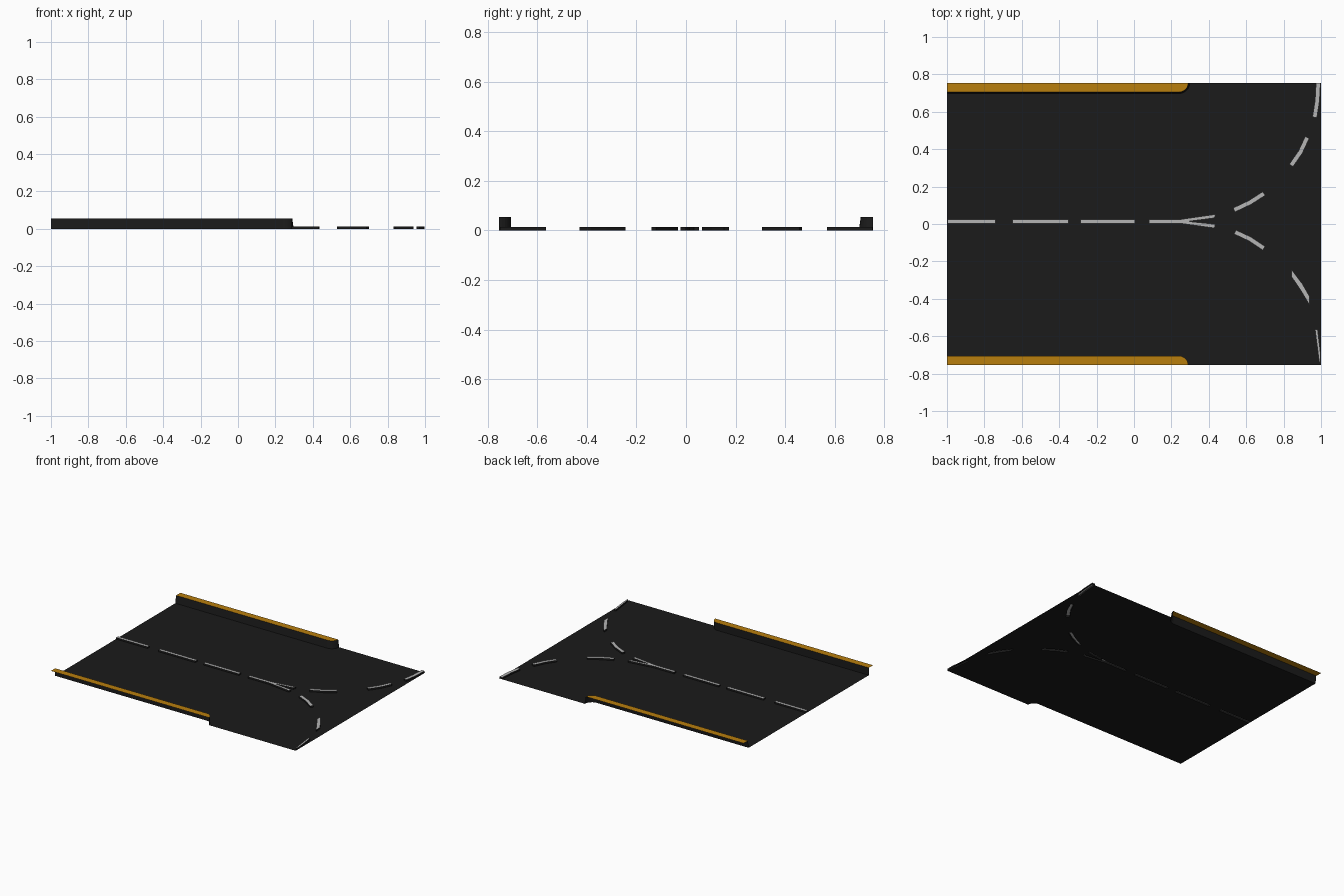
import bpy, bmesh, math
from mathutils import Vector

if "Cube" in bpy.data.objects:
    bpy.data.objects.remove(bpy.data.objects["Cube"])

W, CURB_H, DASH_H = 0.755, 0.055, 0.013


def material(name, rgb):
    m = bpy.data.materials.new(name)
    m.diffuse_color = (*rgb, 1)
    m.use_nodes = True
    m.node_tree.nodes["Principled BSDF"].inputs["Base Color"].default_value = m.diffuse_color
    return m


def finish(bm, name, mat):
    me = bpy.data.meshes.new(name)
    bm.to_mesh(me)
    bm.free()
    me.materials.append(mat)
    ob = bpy.data.objects.new(name, me)
    bpy.context.collection.objects.link(ob)
    return ob


def ccw(pts):
    area = sum(a[0] * b[1] - b[0] * a[1] for a, b in zip(pts, pts[1:] + pts[:1]))
    return pts if area > 0 else pts[::-1]


def ribbon(path, w):
    # outline of a constant-width stripe along a path
    p = [Vector(q) for q in path]
    left, right = [], []
    for i, q in enumerate(p):
        d = (p[min(i + 1, len(p) - 1)] - p[max(i - 1, 0)]).normalized()
        n = Vector((-d.y, d.x)) * w / 2
        left.append(tuple(q + n))
        right.append(tuple(q - n))
    return right + left[::-1]


def curb_edge(s, grow):
    # inner curb line, rounded at its end
    r = 0.05 + grow
    arc = [(0.24 + r * math.sin(a), W - r * math.cos(a))
           for a in (math.pi / 2 * i / 6 for i in range(7))]
    arc[-1] = (0.24 + r, W)
    return [(x, s * y) for x, y in [(-1, W - r)] + arc]


def flat(bm, pts, z):
    bm.faces.new([bm.verts.new((x, y, z)) for x, y in pts])


asphalt = material("asphalt", (0.011, 0.011, 0.011))
orange = material("curb_orange", (0.48, 0.21, 0.004))
paint = material("lane_paint", (0.46, 0.46, 0.46))

# Lane dash outlines: straight line, fork, and the two curving branches
dashes = [ribbon([(a, 0.014), (b, 0.014)], 0.022)
          for a, b in ((-0.998, -0.74), (-0.65, -0.35), (-0.285, 0.005))]
dashes.append([(0.08, 0.003), (0.25, 0.003), (0.43, -0.022), (0.435, -0.001),
               (0.29, 0.014), (0.43, 0.032), (0.436, 0.052), (0.25, 0.025), (0.08, 0.025)])
dashes += [ribbon(p, 0.024) for p in (
    [(0.535, 0.075), (0.62, 0.115), (0.695, 0.163)],
    [(0.84, 0.313), (0.89, 0.385), (0.926, 0.463)],
    [(0.966, 0.57), (0.98, 0.66), (0.985, 0.753)],
    [(0.54, -0.043), (0.62, -0.08), (0.695, -0.13)])]
dashes.append([(0.843, -0.245), (0.843, -0.283), (0.895, -0.36),
               (0.937, -0.43), (0.937, -0.385), (0.9, -0.32)])
dashes.append([(0.968, -0.565), (0.99, -0.735), (0.998, -0.75), (0.998, -0.7), (0.982, -0.565)])
dashes = [ccw(d) for d in dashes]

# Road surface with openings beneath the raised dashes, plus all upright walls
bm = bmesh.new()


def loop_edges(pts):
    vs = [bm.verts.new((x, y, 0)) for x, y in pts]
    return vs, [bm.edges.new((a, b)) for a, b in zip(vs, vs[1:] + vs[:1])]


def walls(base, top_pts, z, closed):
    top = [bm.verts.new((x, y, z)) for x, y in top_pts]
    n = len(base)
    for i in range(n if closed else n - 1):
        j = (i + 1) % n
        bm.faces.new((base[i], base[j], top[j], top[i]))


slope = {-1: 0.0, 1: 0.008}
low, high = curb_edge(-1, slope[-1]), curb_edge(1, slope[1])
outer, edges = loop_edges(low + [(1, -W), (1, W)] + high[::-1])
dash_loops = []
for d in dashes:
    vs, es = loop_edges(d)
    dash_loops.append(vs)
    edges += es
bmesh.ops.triangle_fill(bm, edges=edges, use_beauty=True, normal=(0, 0, 1))
for f in bm.faces:
    f.normal_update()
    if f.normal.z < 0:
        f.normal_flip()
for vs, d in zip(dash_loops, dashes):
    walls(vs, d, DASH_H, True)
n = len(low)
walls(outer[:n][::-1], curb_edge(-1, 0)[::-1], CURB_H, False)
walls(outer[-n:][::-1], curb_edge(1, 0), CURB_H, False)
finish(bm, "road", asphalt)

# Orange curb tops
for s, name in ((-1, "curb_top_front"), (1, "curb_top_back")):
    bm = bmesh.new()
    flat(bm, ccw(curb_edge(s, 0) + [(-1, s * W)]), CURB_H)
    finish(bm, name, orange)

# Painted dash tops
bm = bmesh.new()
for d in dashes:
    flat(bm, d, DASH_H)
finish(bm, "lane_dashes", paint)
